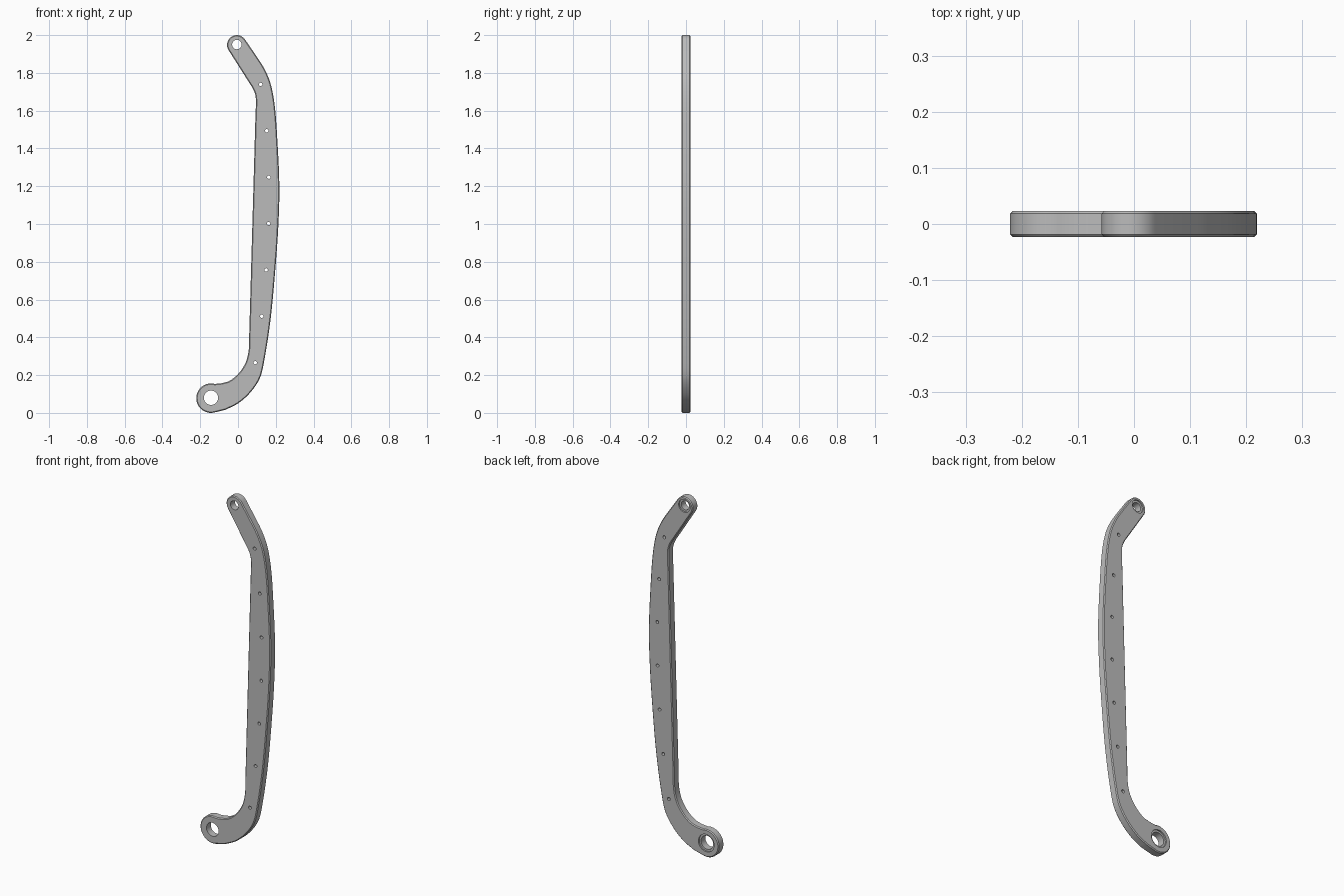
import bpy, bmesh, math
from mathutils import Vector, Matrix

old = bpy.data.objects.get("Cube")
if old:
    bpy.data.objects.remove(old, do_unlink=True)

HALF = 0.0235      # half thickness of the plate
CHAMFER = 0.005

grey = bpy.data.materials.new("plain grey")
grey.use_nodes = True
grey.diffuse_color = (0.5, 0.5, 0.5, 1)
grey.node_tree.nodes["Principled BSDF"].inputs["Base Color"].default_value = (0.5, 0.5, 0.5, 1)


def arc(cx, cz, r, start, end, n):
    angles = [math.radians(start + (end - start) * i / n) for i in range(n + 1)]
    return [Vector((cx + r * math.cos(a), cz + r * math.sin(a))) for a in angles]


def smooth_run(points, steps=5):
    """Smooth line through the points, keeping both ends."""
    p = [Vector(q) for q in points]
    p = [2 * p[0] - p[1]] + p + [2 * p[-1] - p[-2]]
    out = []
    for a, b, c, d in zip(p, p[1:], p[2:], p[3:]):
        length = (c - b).length
        t1 = (c - a).normalized() * length
        t2 = (d - b).normalized() * length
        for i in range(steps):
            t = i / steps
            out.append(b * (2*t**3 - 3*t**2 + 1) + t1 * (t**3 - 2*t**2 + t)
                       + c * (3*t**2 - 2*t**3) + t2 * (t**3 - t**2))
    return out + [p[-2]]


# Outline, clockwise: top eye, outer edge, bottom eye, inner edge
top_eye, bottom_eye = (-0.006, 1.948), (-0.143, 0.078)
outer = smooth_run([(0.09, 1.9), (0.138, 1.825), (0.172, 1.745), (0.194, 1.63), (0.208, 1.45),
                    (0.219, 1.2), (0.214, 1.0), (0.2, 0.79), (0.173, 0.5), (0.136, 0.26),
                    (0.113, 0.178), (0.062, 0.104), (0, 0.05), (-0.065, 0.017)])
inner_low = smooth_run([(-0.086, 0.157), (-0.044, 0.17), (0.004, 0.21),
                        (0.041, 0.268), (0.057, 0.337), (0.0595, 0.42)])
inner_high = smooth_run([(0.092, 1.56), (0.0945, 1.64), (0.092, 1.682), (0.078, 1.718), (0.058, 1.75)])
outline = (arc(*top_eye, 0.052, 212, 32, 18) + outer
           + arc(*bottom_eye, 0.078, -80, -285, 24) + inner_low + inner_high)

# Plate with chamfered rims, drawn as a filled profile
curve = bpy.data.curves.new("curved_arm", "CURVE")
curve.dimensions = "2D"
curve.fill_mode = "BOTH"
curve.extrude = HALF - CHAMFER
curve.bevel_depth = CHAMFER
curve.bevel_resolution = 0
curve.offset = -CHAMFER
spline = curve.splines.new("POLY")
spline.points.add(len(outline) - 1)
for pt, co in zip(spline.points, outline):
    pt.co = (co.x, co.y, 0, 1)
spline.use_cyclic_u = True
profile = bpy.data.objects.new("arm_profile", curve)
bpy.context.collection.objects.link(profile)
bpy.context.view_layer.update()
mesh = bpy.data.meshes.new_from_object(profile.evaluated_get(bpy.context.evaluated_depsgraph_get()))
bpy.data.objects.remove(profile, do_unlink=True)

bm = bmesh.new()
bm.from_mesh(mesh)
bmesh.ops.remove_doubles(bm, verts=bm.verts, dist=0.00005)
bmesh.ops.rotate(bm, verts=bm.verts, matrix=Matrix.Rotation(math.pi / 2, 3, "X"))
bmesh.ops.recalc_face_normals(bm, faces=bm.faces)
bm.to_mesh(mesh)
bm.free()
mesh.materials.clear()
mesh.materials.append(grey)
arm = bpy.data.objects.new("curved_arm", mesh)
bpy.context.collection.objects.link(arm)


def drill(name, x, z, radius, y0=-0.1, y1=0.1, sides=32):
    """Cut a round hole between two depths."""
    bm = bmesh.new()
    bmesh.ops.create_cone(bm, cap_ends=True, segments=sides, radius1=radius, radius2=radius, depth=y1 - y0,
                          matrix=Matrix.Translation((x, (y0 + y1) / 2, z)) @ Matrix.Rotation(math.pi / 2, 4, "X"))
    data = bpy.data.meshes.new(name)
    bm.to_mesh(data)
    bm.free()
    data.materials.append(grey)
    cutter = bpy.data.objects.new(name, data)
    bpy.context.collection.objects.link(cutter)
    cutter.hide_render = True
    mod = arm.modifiers.new(name, "BOOLEAN")
    mod.operation = "DIFFERENCE"
    mod.solver = "EXACT"
    mod.object = cutter
    bpy.context.view_layer.objects.active = arm
    bpy.ops.object.modifier_apply(modifier=name)
    bpy.data.objects.remove(cutter, do_unlink=True)


# Pivot holes with a shallow recess on the back
for name, (x, z), r in (("top_pivot", top_eye, 0.025), ("bottom_pivot", bottom_eye, 0.038)):
    drill(name + "_hole", x, z + 0.002, r)
    drill(name + "_recess", x, z + 0.002, r + 0.011, y0=HALF - 0.008)

# Row of small holes along the middle
for i, x in enumerate((0.091, 0.126, 0.149, 0.162, 0.163, 0.152, 0.12)):
    drill("small_hole", x, 0.266 + 0.2455 * i, 0.009, sides=16)

bpy.ops.object.select_all(action="DESELECT")
arm.select_set(True)
bpy.context.view_layer.objects.active = arm
bpy.ops.object.shade_smooth_by_angle(angle=math.radians(25))
